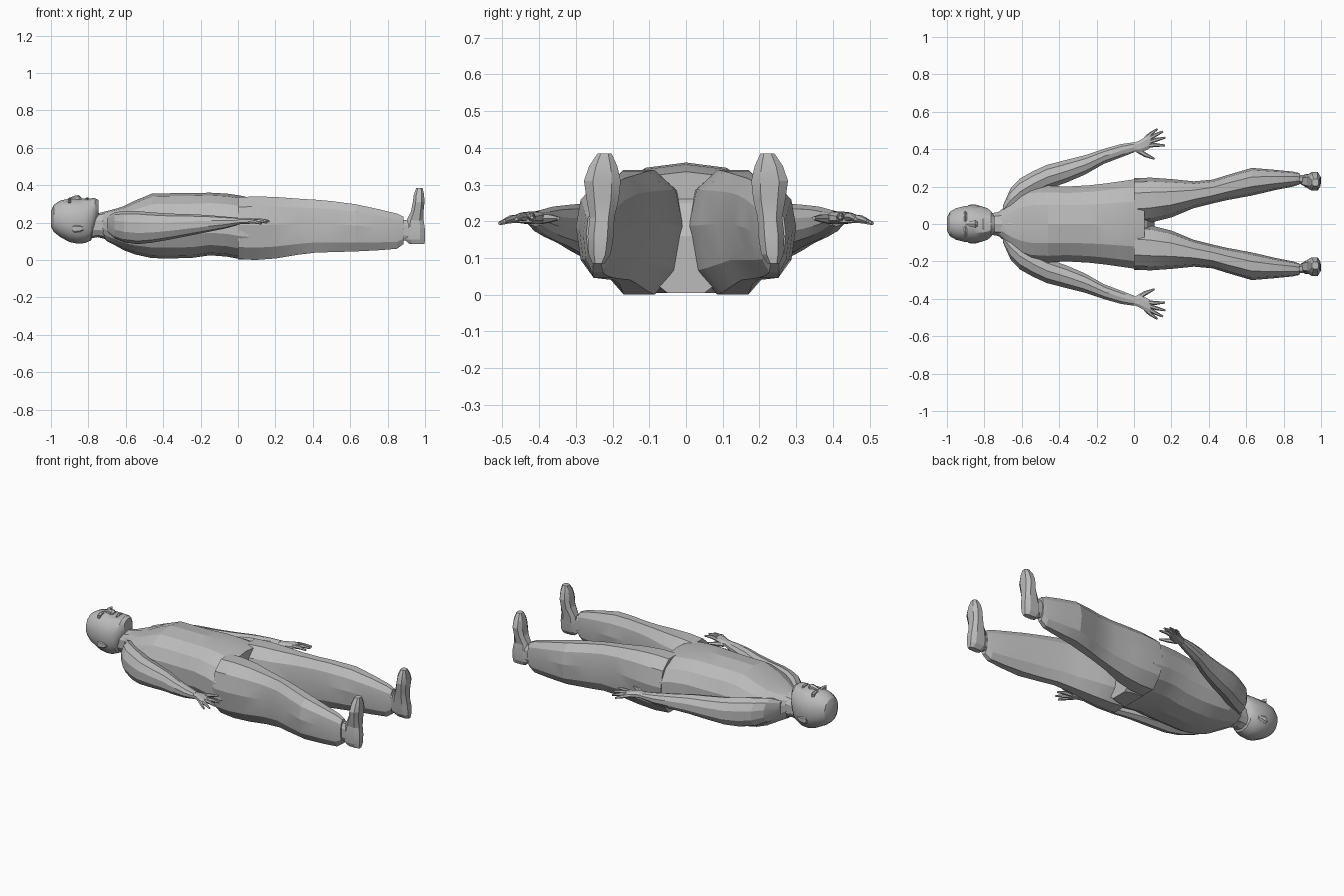
import bpy, bmesh, math
from mathutils import Vector

grey = bpy.data.materials.new("plain grey")
grey.diffuse_color = (0.5, 0.5, 0.5, 1)


def finish(bm, name, mirror=False, angle=15):
    bmesh.ops.recalc_face_normals(bm, faces=bm.faces)
    me = bpy.data.meshes.new(name)
    bm.to_mesh(me)
    bm.free()
    ob = bpy.data.objects.new(name, me)
    bpy.context.collection.objects.link(ob)
    me.materials.append(grey)
    if mirror:
        m = ob.modifiers.new("mirror", 'MIRROR')
        m.use_axis = (False, True, False)
    bpy.ops.object.select_all(action='DESELECT')
    ob.select_set(True)
    bpy.context.view_layer.objects.active = ob
    bpy.ops.object.shade_smooth_by_angle(angle=math.radians(angle))
    return ob


def skin(bm, rings):
    rows = [[bm.verts.new(p) for p in r] for r in rings]
    n = len(rows[0])
    for a, b in zip(rows, rows[1:]):
        for i in range(n):
            bm.faces.new((a[i], a[(i + 1) % n], b[(i + 1) % n], b[i]))
    bm.faces.new(rows[0])
    bm.faces.new(rows[-1])


def outline(n, power, phase):
    """Unit superellipse polygon that reaches -1..1 both ways."""
    pts = []
    for i in range(n):
        t = 2 * math.pi * (i + phase) / n
        c, s = round(math.cos(t), 6), round(math.sin(t), 6)
        pts.append((math.copysign(abs(c) ** power, c), math.copysign(abs(s) ** power, s)))
    mc, ms = max(c for c, s in pts), max(s for c, s in pts)
    return [(c / mc, s / ms) for c, s in pts]


def loft(name, secs, n=12, power=0.8, mirror=False, axis='x', angle=15, phase=0.5, mid=0.5):
    """Each section: position along the axis, y min, y max, other min, other max.
    mid is the height fraction at which the section is widest."""
    rings = []
    for p, y0, y1, z0, z1 in secs:
        ring, zm = [], z0 + (z1 - z0) * mid
        for c, s in outline(n, power, phase):
            y = (y0 + y1) / 2 + (y1 - y0) / 2 * c
            z = zm + s * ((z1 - zm) if s > 0 else (zm - z0))
            ring.append((p, y, z) if axis == 'x' else (z, y, p))
        rings.append(ring)
    bm = bmesh.new()
    skin(bm, rings)
    return finish(bm, name, mirror, angle)


def rods(name, paths, n=6, mirror=True):
    """Tapered tubes through points given as (x, y, z, radius)."""
    bm = bmesh.new()
    for path in paths:
        pts = [Vector(p[:3]) for p in path]
        d = (pts[-1] - pts[0]).normalized()
        u = d.cross(Vector((0, 0, 1))).normalized()
        v = u.cross(d)
        skin(bm, [[c + p[3] * (u * math.cos(2 * math.pi * i / n) + v * math.sin(2 * math.pi * i / n))
                   for i in range(n)] for c, p in zip(pts, path)])
    return finish(bm, name, mirror)


def sym(rows):
    return [(x, -w, w, a, b) for x, w, a, b in rows]


# Trunk in a loose shirt, open wide at the hem
loft("torso", sym([
    (-0.73, 0.06, 0.13, 0.25), (-0.70, 0.085, 0.10, 0.262), (-0.66, 0.135, 0.08, 0.272),
    (-0.61, 0.175, 0.052, 0.288), (-0.55, 0.2, 0.03, 0.318), (-0.46, 0.205, 0.01, 0.355),
    (-0.36, 0.2, 0.008, 0.357), (-0.24, 0.207, 0.012, 0.358), (-0.15, 0.217, 0.025, 0.36),
    (-0.06, 0.23, 0.018, 0.355), (0.01, 0.24, 0.005, 0.345), (0.055, 0.238, 0.004, 0.335)]),
    n=14, power=0.85)

# Crotch wedge between the thighs
loft("trouser_seat", sym([(0.0, 0.16, 0.004, 0.3), (0.07, 0.13, 0.004, 0.25),
                          (0.11, 0.1, 0.004, 0.16)]), n=8)

# Legs, widest above the middle so the inner thighs slope apart underneath
loft("trouser_leg", [
    (0.0, 0.0, 0.245, 0.006, 0.335), (0.09, 0.008, 0.248, 0.0, 0.34),
    (0.2, 0.035, 0.24, 0.008, 0.337), (0.32, 0.085, 0.228, 0.028, 0.328),
    (0.42, 0.11, 0.237, 0.04, 0.322), (0.5, 0.128, 0.262, 0.042, 0.315),
    (0.63, 0.152, 0.3, 0.046, 0.298), (0.75, 0.18, 0.29, 0.052, 0.272),
    (0.85, 0.2, 0.28, 0.06, 0.248), (0.885, 0.212, 0.272, 0.085, 0.232)],
    n=10, power=0.9, phase=0, mid=0.55, mirror=True)
loft("ankle", [(0.86, 0.215, 0.265, 0.11, 0.22), (0.91, 0.213, 0.262, 0.1, 0.21),
               (0.96, 0.205, 0.265, 0.1, 0.2)], n=8, mirror=True)

# Feet, pointing upward with the soles towards +x
loft("foot", [
    (0.085, 0.222, 0.255, 0.915, 0.997), (0.11, 0.205, 0.265, 0.89, 1.0),
    (0.16, 0.197, 0.268, 0.89, 1.0), (0.21, 0.195, 0.262, 0.9, 0.993),
    (0.26, 0.183, 0.271, 0.925, 0.992), (0.31, 0.178, 0.278, 0.935, 0.997),
    (0.35, 0.187, 0.264, 0.94, 0.995), (0.385, 0.203, 0.241, 0.953, 0.987)],
    n=8, power=0.75, mirror=True, axis='z')

# Sleeved arms growing out of the sloping shoulders
loft("arm", [
    (-0.70, 0.05, 0.1, 0.15, 0.23), (-0.66, 0.06, 0.19, 0.115, 0.255),
    (-0.61, 0.1, 0.243, 0.095, 0.262), (-0.54, 0.145, 0.282, 0.085, 0.262),
    (-0.465, 0.185, 0.316, 0.092, 0.255),
    (-0.36, 0.222, 0.343, 0.11, 0.248), (-0.26, 0.265, 0.368, 0.13, 0.245),
    (-0.16, 0.322, 0.402, 0.15, 0.24), (-0.07, 0.356, 0.427, 0.168, 0.232),
    (0.0, 0.383, 0.437, 0.187, 0.226)], n=10, power=0.95, mirror=True)

# Hands with spread fingers
loft("palm", [(-0.015, 0.39, 0.428, 0.19, 0.222), (0.03, 0.383, 0.446, 0.192, 0.226),
              (0.065, 0.394, 0.468, 0.194, 0.224), (0.09, 0.41, 0.474, 0.197, 0.219)],
     n=8, mirror=True)
rods("fingers", [
    [(0.06, 0.455, 0.206, 0.012), (0.09, 0.483, 0.203, 0.01), (0.125, 0.508, 0.194, 0.005)],
    [(0.075, 0.453, 0.208, 0.012), (0.115, 0.476, 0.207, 0.01), (0.155, 0.495, 0.2, 0.005)],
    [(0.08, 0.438, 0.21, 0.012), (0.125, 0.452, 0.212, 0.01), (0.168, 0.462, 0.206, 0.005)],
    [(0.075, 0.42, 0.21, 0.012), (0.12, 0.422, 0.214, 0.01), (0.166, 0.42, 0.21, 0.005)],
    [(0.02, 0.395, 0.205, 0.014), (0.06, 0.37, 0.208, 0.012), (0.11, 0.348, 0.208, 0.005)]])

# Neck, head and face
loft("neck", sym([(-0.82, 0.06, 0.11, 0.26), (-0.75, 0.06, 0.122, 0.25),
                  (-0.70, 0.068, 0.11, 0.262), (-0.64, 0.095, 0.075, 0.278)]), n=10)
loft("head", sym([
    (-1.0, 0.035, 0.18, 0.26), (-0.985, 0.065, 0.15, 0.295), (-0.95, 0.085, 0.122, 0.318),
    (-0.9, 0.097, 0.096, 0.328), (-0.86, 0.099, 0.088, 0.328), (-0.82, 0.096, 0.09, 0.328),
    (-0.785, 0.085, 0.105, 0.33), (-0.765, 0.07, 0.165, 0.331), (-0.745, 0.04, 0.215, 0.32)]),
    n=14, power=0.9, angle=30)
loft("nose", sym([(-0.9, 0.008, 0.31, 0.333), (-0.87, 0.014, 0.31, 0.345),
                  (-0.85, 0.02, 0.31, 0.347), (-0.838, 0.012, 0.31, 0.335)]), n=6)
loft("lips", sym([(-0.815, 0.02, 0.318, 0.332), (-0.807, 0.03, 0.318, 0.335),
                  (-0.799, 0.02, 0.318, 0.333)]), n=6)
loft("brow", [(-0.91, 0.018, 0.06, 0.3, 0.328), (-0.902, 0.01, 0.07, 0.3, 0.334),
              (-0.893, 0.018, 0.06, 0.3, 0.328)], n=6, mirror=True)
loft("ear", [(-0.885, 0.085, 0.1, 0.15, 0.185), (-0.87, 0.085, 0.105, 0.143, 0.19),
             (-0.845, 0.085, 0.104, 0.148, 0.187), (-0.825, 0.08, 0.098, 0.16, 0.18)],
     n=6, mirror=True)
